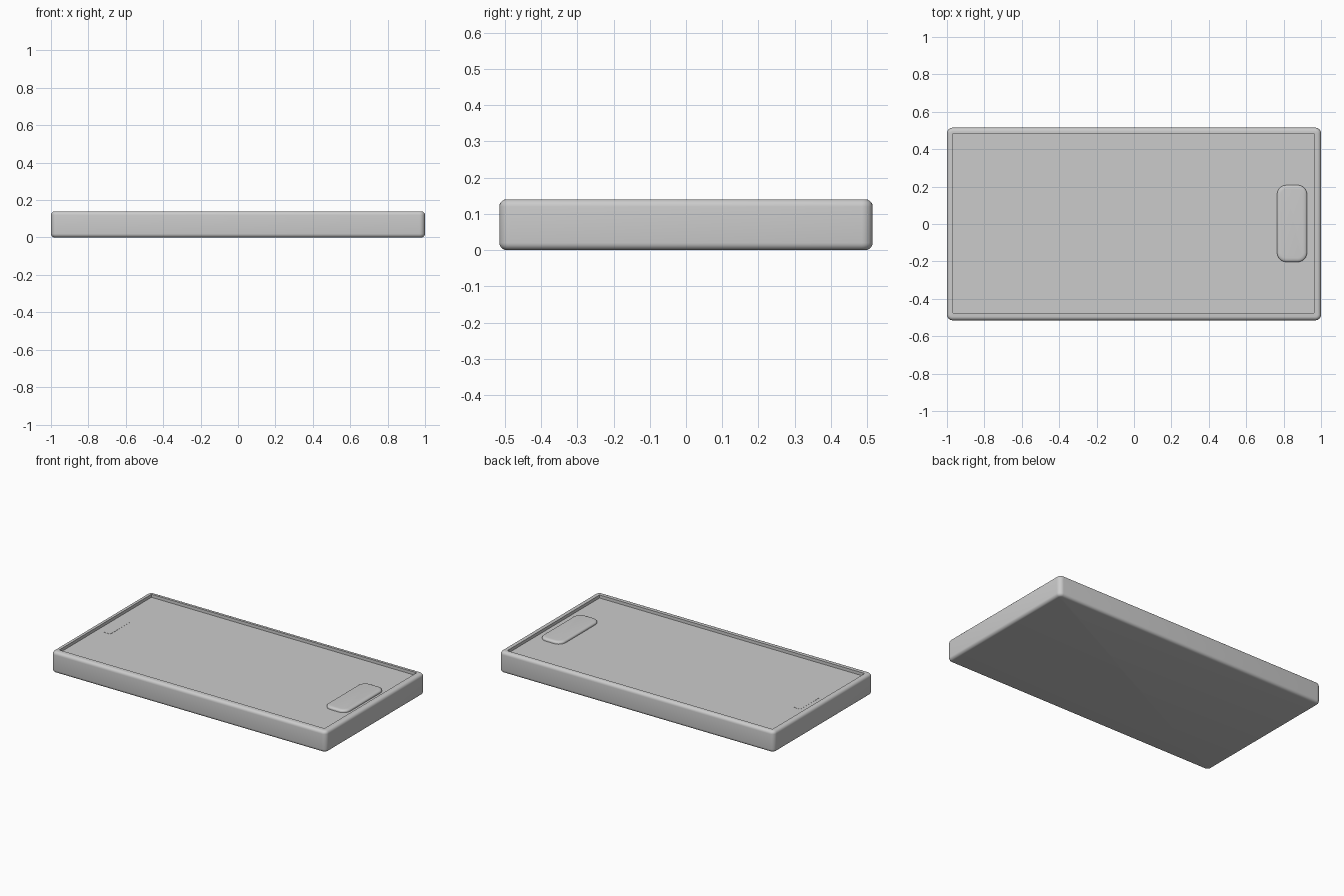
import bpy, bmesh, math

if "Cube" in bpy.data.objects:
    bpy.data.objects.remove(bpy.data.objects["Cube"])

SEG = 6  # segments per rounded corner


def ring(bm, x0, x1, y0, y1, r, z):
    """Rounded rectangle of vertices, counter-clockwise from above."""
    verts = []
    corners = [(x1 - r, y1 - r), (x0 + r, y1 - r), (x0 + r, y0 + r), (x1 - r, y0 + r)]
    for i, (cx, cy) in enumerate(corners):
        for k in range(SEG + 1):
            a = math.pi / 2 * (i + k / SEG)
            verts.append(bm.verts.new((cx + r * math.cos(a), cy + r * math.sin(a), z)))
    return verts


def loft(name, rings):
    """Skin a stack of rounded rectangles and cap both ends."""
    bm = bmesh.new()
    loops = [ring(bm, *r) for r in rings]
    for a, b in zip(loops, loops[1:]):
        for i in range(len(a)):
            j = (i + 1) % len(a)
            bm.faces.new((a[i], a[j], b[j], b[i]))
    bm.faces.new(loops[0][::-1])
    bm.faces.new(loops[-1])
    mesh = bpy.data.meshes.new(name)
    bm.to_mesh(mesh)
    bm.free()
    obj = bpy.data.objects.new(name, mesh)
    bpy.context.collection.objects.link(obj)
    bpy.ops.object.select_all(action='DESELECT')
    bpy.context.view_layer.objects.active = obj
    obj.select_set(True)
    bpy.ops.object.shade_smooth_by_angle(angle=math.radians(35))
    return obj


def inset(rect, d, r, z):
    x0, x1, y0, y1 = rect
    return (x0 + d, x1 - d, y0 + d, y1 - d, r, z)


# Casing: rounded top and bottom edges, raised rim, sunken screen
H, FLOOR, B, R = 0.14, 0.12, 0.02, 0.03
outer = (-1.0, 1.0, -0.515, 0.515)
screen = (-0.968, 0.962, -0.475, 0.483)
arc = [math.pi / 2 * k / 5 for k in range(6)]
low = [inset(outer, B * (1 - math.sin(a)), R - B * (1 - math.sin(a)), B * (1 - math.cos(a))) for a in arc]
high = [inset(outer, B * (1 - math.cos(a)), R - B * (1 - math.cos(a)), H - B * (1 - math.sin(a))) for a in arc]
loft("casing", low + high + [inset(screen, 0, 0.002, H), inset(screen, 0, 0.002, FLOOR)])

# Home button: softly pillowed pad
pad = (0.765, 0.925, -0.203, 0.208)
loft("home_button", [inset(pad, 0, 0.05, FLOOR - 0.01), inset(pad, 0, 0.05, FLOOR + 0.006)] +
     [inset(pad, 0.022 * (1 - math.cos(a)), 0.05 - 0.022 * (1 - math.cos(a)),
            FLOOR + 0.006 + 0.011 * math.sin(a)) for a in arc[1:]])

# Earpiece: thin strip almost flush with the screen
strip = (-0.92, -0.87, -0.085, 0.125)
loft("earpiece", [inset(strip, 0, 0.01, FLOOR - 0.01), inset(strip, 0, 0.01, FLOOR + 0.001)])
